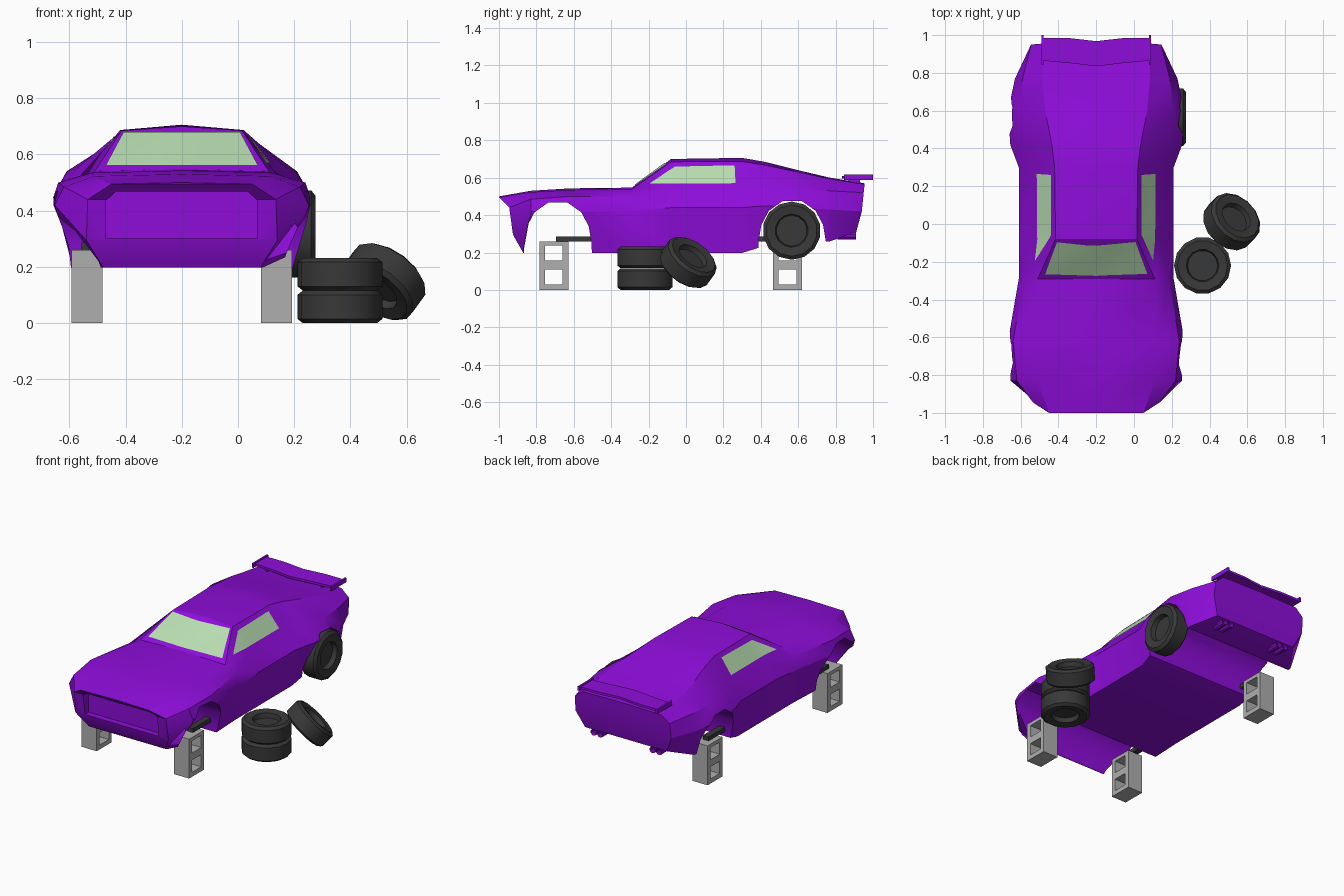
import bpy, bmesh, math
from mathutils import Vector, Matrix
from mathutils.bvhtree import BVHTree

if "Cube" in bpy.data.objects:
    bpy.data.objects.remove(bpy.data.objects["Cube"])

CX = -0.2  # car centre line


def material(name, rgb):
    m = bpy.data.materials.new(name)
    m.diffuse_color = (*rgb, 1)
    m.use_nodes = True
    m.node_tree.nodes["Principled BSDF"].inputs["Base Color"].default_value = m.diffuse_color
    return m


PURPLE = material("purple_paint", (0.27, 0.004, 0.70))
GLASS = material("pale_green_glass", (0.48, 0.72, 0.44))
RUBBER = material("dark_rubber", (0.04, 0.04, 0.04))
CONCRETE = material("grey_concrete", (0.43, 0.43, 0.43))


def finish(name, bm, mat, smooth=None):
    bmesh.ops.recalc_face_normals(bm, faces=bm.faces)
    me = bpy.data.meshes.new(name)
    bm.to_mesh(me)
    bm.free()
    ob = bpy.data.objects.new(name, me)
    bpy.context.collection.objects.link(ob)
    me.materials.append(mat)
    if smooth:
        smooth_edges(ob, smooth)
    return ob


def activate(ob):
    bpy.ops.object.select_all(action='DESELECT')
    ob.select_set(True)
    bpy.context.view_layer.objects.active = ob


def smooth_edges(ob, deg):
    activate(ob)
    bpy.ops.object.shade_smooth_by_angle(angle=math.radians(deg))


def add_box(bm, x, y, z):
    """Box from (low, high) pairs."""
    size = [b - a for a, b in (x, y, z)]
    mid = [(a + b) / 2 for a, b in (x, y, z)]
    bmesh.ops.create_cube(bm, size=1, matrix=Matrix.Translation(mid) @ Matrix.Diagonal((*size, 1)))


def prism(name, pts, axis, lo, hi, mat):
    """Extrude a 2D profile along an axis."""
    bm = bmesh.new()

    def put(p, d):
        c = list(p)
        c.insert(axis, d)
        return bm.verts.new(c)
    a, b = [put(p, lo) for p in pts], [put(p, hi) for p in pts]
    bm.faces.new(a)
    bm.faces.new(b)
    n = len(pts)
    for i in range(n):
        bm.faces.new((a[i], a[(i + 1) % n], b[(i + 1) % n], b[i]))
    return finish(name, bm, mat)


# Body sections: y, centre z, then (half width, z) for roof edge, shoulder, widest, sill
SECTIONS = [
    (-1.0, .50, (.25, .495), (.335, .44), (.34, .295), (.28, .198)),
    (-.83, .53, (.31, .523), (.42, .485), (.453, .42), (.385, .198)),
    (-.62, .543, (.32, .535), (.44, .50), (.467, .42), (.40, .198)),
    (-.29, .547, (.31, .54), (.385, .50), (.41, .42), (.385, .198)),
    (-.08, .70, (.215, .685), (.33, .54), (.41, .44), (.385, .198)),
    (.30, .706, (.22, .687), (.33, .545), (.41, .44), (.385, .198)),
    (.42, .685, (.235, .668), (.375, .55), (.455, .45), (.40, .235)),
    (.60, .64, (.27, .63), (.41, .54), (.467, .44), (.41, .25)),
    (.77, .60, (.285, .593), (.39, .53), (.43, .43), (.40, .26)),
    (.955, .57, (.287, .565), (.345, .52), (.35, .42), (.30, .31)),
]
NOSE_SHIFT = (0, 0, .055, .075, .13)
TAIL_SHIFT = (0, 0, -.005, -.015, -.045)

# Car body shell, lofted
bm = bmesh.new()
rings = []
for k, (y, zc, *pts) in enumerate(SECTIONS):
    shift = NOSE_SHIFT if k == 0 else TAIL_SHIFT if k == len(SECTIONS) - 1 else (0,) * 5
    half = [(w, y + s, z) for (w, z), s in zip([(0, zc)] + pts, shift)]
    co = half + [(-w, yy, z) for w, yy, z in half[:0:-1]]
    rings.append([bm.verts.new((CX + x, yy, z)) for x, yy, z in co])
for a, b in zip(rings, rings[1:]):
    for i in range(9):
        j = (i + 1) % 9
        bm.faces.new((a[i], a[j], b[j], b[i]))
for r in (rings[0], rings[-1]):
    bm.faces.new((r[0], r[1], r[8]))
    for i in (1, 2, 3):
        bm.faces.new((r[i], r[i + 1], r[8 - i], r[9 - i]))
body = finish("car_body", bm, PURPLE)

# Wheel arches and grille recess
arch = [(-.185, .1), (-.18, .25), (-.165, .34), (-.125, .415), (-.05, .468)]
arch += [(-a, z) for a, z in arch[::-1]]
cutters = [prism("arch_cutter", [(c + a, z + dz) for a, z in arch], 0, -1.2, 1, PURPLE)
           for c, dz in ((-.685, 0), (.568, .008))]
grille = [(-.27, .3), (.27, .3), (.27, .435), (.235, .468), (-.235, .468), (-.27, .435)]
cutters.append(prism("grille_cutter", [(CX + x, z) for x, z in grille], 1, -1.2, -.886, PURPLE))
for c in cutters:
    c.hide_render = True
    mod = body.modifiers.new("cut", 'BOOLEAN')
    mod.operation, mod.solver, mod.object = 'DIFFERENCE', 'EXACT', c
    activate(body)
    bpy.ops.object.modifier_apply(modifier=mod.name)
    bpy.data.objects.remove(c)
smooth_edges(body, 28)

# Windows: thin panes projected onto the body
bm = bmesh.new()
bm.from_mesh(body.data)
tree = BVHTree.FromBMesh(bm)
bm.free()


def pane(name, corners, direction, n=8):
    """Corners: bottom a, bottom b, top b, top a."""
    a, b, c, d = map(Vector, corners)
    out = bmesh.new()
    grid = []
    for i in range(n + 1):
        row = []
        for j in range(n + 1):
            u, v = j / n, i / n
            p = a.lerp(b, u).lerp(d.lerp(c, u), v)
            hit, nor, _, _ = tree.ray_cast(p, Vector(direction))
            row.append(out.verts.new(hit + nor * .004 if hit else p))
        grid.append(row)
    for i in range(n):
        for j in range(n):
            out.faces.new((grid[i][j], grid[i][j + 1], grid[i + 1][j + 1], grid[i + 1][j]))
    return finish(name, out, GLASS, 30)


pane("windshield", [(CX - .27, -1.5, .56), (CX + .27, -1.5, .56),
                    (CX + .208, -1.5, .676), (CX - .208, -1.5, .676)], (0, 1, 0))
for side, s in (("left", -1), ("right", 1)):
    x = CX + s * 1.2
    pane(side + "_side_window", [(x, -.195, .566), (x, .265, .568), (x, .26, .664), (x, -.06, .657)], (-s, 0, 0))

# Rear spoiler: swept blade, end plates and posts
blade = [(-.285, .865), (-.15, .853), (0, .835), (.15, .853), (.285, .865),
         (.285, .985), (.15, .985), (0, .968), (-.15, .985), (-.285, .985)]
prism("spoiler_blade", [(CX + x, y) for x, y in blade], 2, .595, .61, PURPLE)
for side, s in (("left", -1), ("right", 1)):
    bm = bmesh.new()
    x = CX + s * .285
    add_box(bm, (x - .006, x + .006), (.845, 1.0), (.588, .616))
    add_box(bm, (CX + s * .2 - .008, CX + s * .2 + .008), (.87, .93), (.56, .6))
    finish(side + "_spoiler_plate", bm, PURPLE)

    # Twin exhaust tips
    bm = bmesh.new()
    for dx in (-.024, .024):
        m = Matrix.Translation((CX + s * .215 + dx, .86, .29)) @ Matrix.Rotation(math.pi / 2, 4, 'X')
        bmesh.ops.create_cone(bm, cap_ends=True, segments=10, radius1=.021, radius2=.021, depth=.1, matrix=m)
    tips = [f for f in bm.faces if len(f.verts) > 4 and f.calc_center_median().y > .9]
    bmesh.ops.inset_individual(bm, faces=tips, thickness=.006)
    for f in tips:
        for v in f.verts:
            v.co.y -= .03
    finish(side + "_exhaust_tips", bm, PURPLE, 30)

# Concrete blocks with two square holes, and the suspension arms
for name, s, y, has_block in (("front_left", -1, -.707, True), ("front_right", 1, -.707, True),
                              ("rear_left", -1, .543, True), ("rear_right", 1, .543, False)):
    x = CX + s * .3375
    y0 = y - .0775
    xs = (x - .055, x + .055)
    if has_block:
        y1 = y + .0775
        bm = bmesh.new()
        add_box(bm, xs, (y0, y - .048), (0, .26))
        add_box(bm, xs, (y + .048, y1), (0, .26))
        for z in ((0, .03), (.11, .157), (.237, .26)):
            add_box(bm, xs, (y - .048, y + .048), z)
        finish(name + "_block", bm, CONCRETE)
    bm = bmesh.new()
    ys = (-.695, -.49) if y < 0 else (.37, .56)
    add_box(bm, (x - .02, x + .02), ys, (.258, .286))
    finish(name + "_suspension_arm", bm, RUBBER)

# Tyres, lathed: radius and height from hub to tread
half = [(0, .02), (.08, .02), (.086, .05), (.133, .0575), (.151, .043)]
TYRE = half + [(r, -h) for r, h in half[::-1]]


def tyre(name, loc, axis, scale=1.0, sides=14):
    bm = bmesh.new()
    vs = [bm.verts.new((r, 0, h)) for r, h in TYRE]
    es = [bm.edges.new(p) for p in zip(vs, vs[1:])]
    bmesh.ops.spin(bm, geom=vs + es, cent=(0, 0, 0), axis=(0, 0, 1), angle=math.tau, steps=sides)
    bmesh.ops.remove_doubles(bm, verts=bm.verts, dist=1e-4)
    ob = finish(name, bm, RUBBER, 28)
    rot = Vector((0, 0, 1)).rotation_difference(Vector(axis)).to_matrix().to_4x4()
    ob.matrix_world = Matrix.Translation(loc) @ rot @ Matrix.Scale(scale, 4)


tyre("rear_right_wheel", (.216, .565, .317), (1, 0, 0), 1.03)
tyre("stacked_tyre_lower", (.363, -.22, .0575), (0, 0, 1))
tyre("stacked_tyre_upper", (.363, -.22, .1735), (0, 0, 1))
tyre("leaning_tyre", (.517, .012, .147), (.52, .52, .72))
